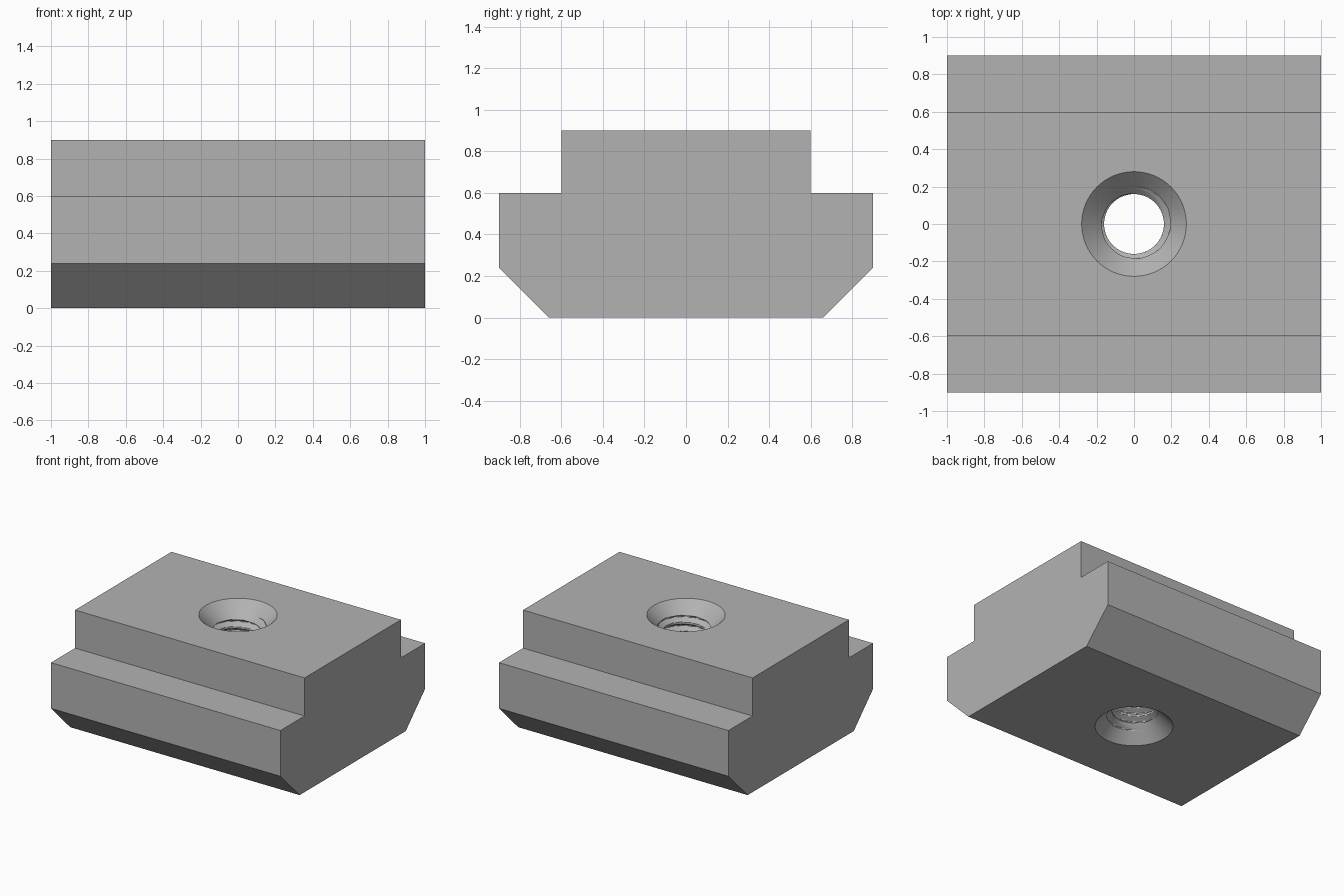
import bpy
import bmesh
from math import cos, sin, tau

cube = bpy.data.objects.get("Cube")
if cube:
    bpy.data.objects.remove(cube, do_unlink=True)

HEIGHT = 0.9
PITCH = 0.07
MINOR, MAJOR, MOUTH = 0.16, 0.2, 0.28
SEGS, STEPS = 64, 16

steel = bpy.data.materials.new("grey steel")
steel.use_nodes = True
steel.diffuse_color = (0.45, 0.45, 0.45, 1)
steel.node_tree.nodes["Principled BSDF"].inputs["Base Color"].default_value = steel.diffuse_color


def make_object(name, bm):
    bmesh.ops.recalc_face_normals(bm, faces=bm.faces)
    mesh = bpy.data.meshes.new(name)
    bm.to_mesh(mesh)
    bm.free()
    mesh.materials.append(steel)
    obj = bpy.data.objects.new(name, mesh)
    bpy.context.collection.objects.link(obj)
    return obj


# Stepped and chamfered nut body, extruded along x
half = [(0.66, 0), (0.9, 0.24), (0.9, 0.6), (0.6, 0.6), (0.6, HEIGHT)]
outline = half + [(-y, z) for y, z in reversed(half)]
bm = bmesh.new()
end = bm.faces.new([bm.verts.new((-1, y, z)) for y, z in outline])
side = bmesh.ops.extrude_face_region(bm, geom=[end])
moved = [v for v in side["geom"] if isinstance(v, bmesh.types.BMVert)]
bmesh.ops.translate(bm, verts=moved, vec=(2, 0, 0))
body = make_object("slot_nut_body", bm)


# Threaded hole with a countersink at both ends
def hole_radius(angle, z):
    phase = (z / PITCH - angle / tau) % 1
    from_root = abs(phase - 0.5)
    depth = min(1, max(0, (0.375 - from_root) / 0.3125))
    thread = MINOR + (MAJOR - MINOR) * depth
    cone = MOUTH - min(z, HEIGHT - z)
    return max(thread, cone)


bm = bmesh.new()
margin = 0.05
count = round((HEIGHT + 2 * margin) / PITCH * STEPS)
rings = []
for i in range(count + 1):
    z = -margin + (HEIGHT + 2 * margin) * i / count
    ring = []
    for j in range(SEGS):
        a = tau * j / SEGS
        r = hole_radius(a, z)
        ring.append(bm.verts.new((r * cos(a), r * sin(a), z)))
    rings.append(ring)
for low, high in zip(rings, rings[1:]):
    for j in range(SEGS):
        k = (j + 1) % SEGS
        bm.faces.new((low[j], low[k], high[k], high[j]))
bm.faces.new(rings[0])
bm.faces.new(rings[-1])
cutter = make_object("thread_cutter", bm)
cutter.hide_render = True

# Cut the hole and shade it smooth
cut = body.modifiers.new("threaded_hole", "BOOLEAN")
cut.operation = "DIFFERENCE"
cut.solver = "EXACT"
cut.object = cutter
bpy.ops.object.select_all(action="DESELECT")
bpy.context.view_layer.objects.active = body
body.select_set(True)
bpy.ops.object.modifier_apply(modifier=cut.name)
bpy.data.objects.remove(cutter, do_unlink=True)
bpy.ops.object.shade_smooth_by_angle(angle=0.5)
